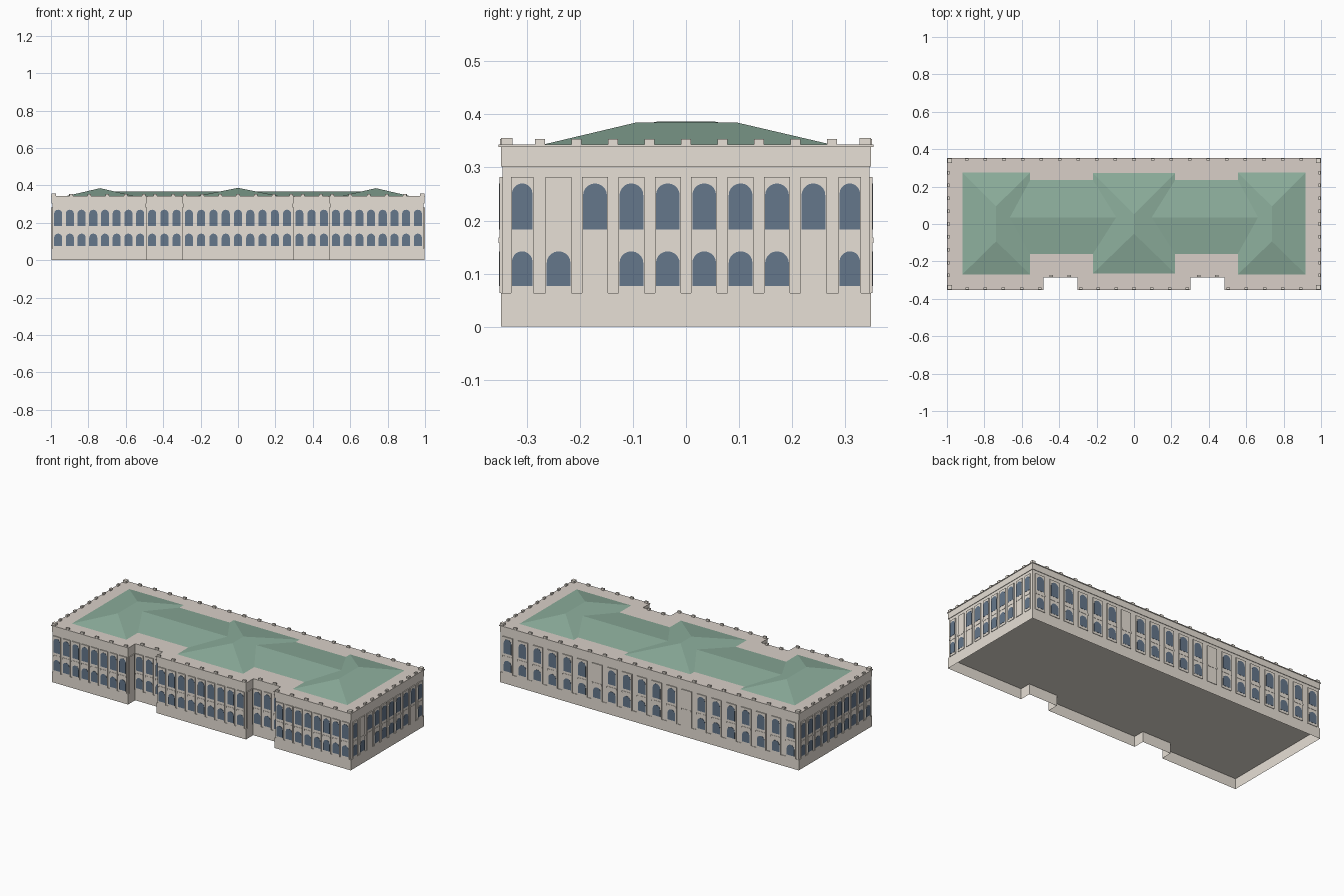
import bpy, bmesh, math
from mathutils import Vector

if "Cube" in bpy.data.objects:
    bpy.data.objects.remove(bpy.data.objects["Cube"])


def material(name, rgb):
    m = bpy.data.materials.new(name)
    m.diffuse_color = (*rgb, 1)
    m.use_nodes = True
    m.node_tree.nodes["Principled BSDF"].inputs["Base Color"].default_value = m.diffuse_color
    return m


STONE = material("cream stone", (0.80, 0.745, 0.67))
DECK = material("warm grey deck", (0.69, 0.625, 0.575))
GREEN = material("copper green", (0.265, 0.425, 0.335))
GLASS = material("blue grey glass", (0.13, 0.185, 0.26))

X, Y = 0.993, 0.346                # wall planes
NA, NB, NY = 0.295, 0.492, -0.278  # front notch: inner x, outer x, depth y


def finish(bm, name, *mats):
    bmesh.ops.recalc_face_normals(bm, faces=bm.faces)
    me = bpy.data.meshes.new(name)
    bm.to_mesh(me)
    bm.free()
    for m in mats:
        me.materials.append(m)
    ob = bpy.data.objects.new(name, me)
    bpy.context.collection.objects.link(ob)
    return ob


def prism(bm, pts, direction):
    """Extrude a closed outline along a direction."""
    face = bm.faces.new([bm.verts.new(p) for p in pts])
    r = bmesh.ops.extrude_face_region(bm, geom=[face])
    bmesh.ops.translate(bm, vec=direction,
                        verts=[v for v in r["geom"] if isinstance(v, bmesh.types.BMVert)])


def footprint(o):
    """Building outline pushed outward by o."""
    right = [(NA + o, -Y - o), (NA + o, NY - o), (NB - o, NY - o),
             (NB - o, -Y - o), (X + o, -Y - o), (X + o, Y + o)]
    return right + [(-x, y) for x, y in reversed(right)]


def layer(name, o, z0, z1, top=STONE, hollow=False):
    bm = bmesh.new()
    prism(bm, [(x, y, z0) for x, y in footprint(o)], Vector((0, 0, z1 - z0)))
    if hollow:                     # open underneath, ceiling at z1
        bmesh.ops.delete(bm, geom=[f for f in bm.faces
                                   if all(v.co.z < z0 + 1e-5 for v in f.verts)],
                         context='FACES_ONLY')
    ob = finish(bm, name, STONE, top)
    for p in ob.data.polygons:
        p.material_index = int(p.normal.z > 0.9 and top != STONE)


# Stacked wall courses
layer("base_plinth", 0.003, 0, 0.063, hollow=True)
layer("wall_body", 0, 0.063, 0.302)
layer("frieze", 0.003, 0.302, 0.339)
layer("cornice", 0.007, 0.339, 0.343, DECK)

panels, windows, bands = bmesh.new(), bmesh.new(), bmesh.new()


def on_wall(pts, origin, along, normal, depth):
    return [origin + along * u + normal * depth + Vector((0, 0, z)) for u, z in pts]


def rect(w, z0, z1):
    return [(-w / 2, z0), (w / 2, z0), (w / 2, z1), (-w / 2, z1)]


def arch(w, z0, z1):
    r = w / 2
    return [(-r, z0), (r, z0)] + [
        (r * math.cos(math.pi * i / 10), z1 - r + r * math.sin(math.pi * i / 10))
        for i in range(11)]


def facade(start, end, count, panel_w, window_w, blank=(), end_scale=1):
    """Row of panelled bays, each with a lower and an upper arched window."""
    a, b = Vector((*start, 0)), Vector((*end, 0))
    along = (b - a).normalized()
    n = along.cross(Vector((0, 0, 1)))
    for i in range(count):
        k = end_scale if i in (0, count - 1) else 1
        c = a.lerp(b, (i + 0.5) / count)
        prism(panels, on_wall(rect(panel_w * k, 0.063, 0.282), c, along, n, -0.001), n * 0.0065)
        prism(bands, on_wall(rect(panel_w * k, 0.158, 0.168), c, along, n, 0.003), n * 0.004)
        for floor, (z0, z1) in enumerate([(0.077, 0.142), (0.183, 0.27)]):
            if (i, floor) not in blank:
                prism(windows, on_wall(arch(window_w * k, z0, z1), c, along, n, 0.003),
                      n * 0.0035)


# Front: wings, notches and centre; then the sides and the back
for s in (-1, 1):
    facade(*sorted([(s * X, -Y), (s * NB, -Y)]), 8, 0.05, 0.043)
    facade(*sorted([(s * NA, NY), (s * NB, NY)]), 3, 0.05, 0.043)
facade((-NA, -Y), (NA, -Y), 9, 0.05, 0.043)
facade((X, -0.343), (X, 0.343), 10, 0.049, 0.045, {(1, 1), (2, 0), (8, 0)}, 0.86)
facade((-X, 0.343), (-X, -0.343), 10, 0.049, 0.045, end_scale=0.86)
facade((X, Y), (-X, Y), 20, 0.066, 0.05, {(6, 1), (12, 0), (12, 1)})
# Plain panels on the short notch returns
for s in (-1, 1):
    for x, d in ((NA, 1), (NB, -1)):
        prism(panels, [(s * x, y, z) for y, z in
                       [(-0.338, 0.063), (-0.29, 0.063), (-0.29, 0.282), (-0.338, 0.282)]],
              Vector((s * d * 0.0055, 0, 0)))
finish(panels, "bay_panels", STONE)
finish(bands, "floor_bands", STONE)
finish(windows, "arched_windows", GLASS)

# Small parapet blocks along the roof edge
posts = bmesh.new()


def post(x, y, sx=0.019, sy=0.011, h=0.012):
    pts = [(x + i * sx / 2, y + j * sy / 2, 0.342)
           for i, j in [(-1, -1), (1, -1), (1, 1), (-1, 1)]]
    prism(posts, pts, Vector((0, 0, h)))


PX, PY = X - 0.001, Y - 0.001
for s in (-1, 1):
    for t in (-1, 1):
        post(s * (X - 0.008), t * (Y - 0.008), 0.022, 0.022, 0.014)
    for i in range(-4, 5):
        post(s * PX, i * 0.0688, 0.011, 0.019)
    for i in range(5):
        post(s * (NB + 0.012 + i * 0.097), -PY)
    for i in range(2):
        post(s * (0.345 + i * 0.097), NY + 0.001)
for i in range(1, 20):
    post(-X + i * X / 10, PY)
for i in range(7):
    post(-0.285 + i * 0.095, -PY)
finish(posts, "parapet_blocks", STONE)


def hip_roof(name, x, y0, y1, ridge, z1, z0=0.343):
    """Hipped roof over x[0]..x[1] by y0..y1 with a ridge between two points."""
    bm = bmesh.new()
    a, b, c, d = [bm.verts.new((*p, z0)) for p in
                  [(x[0], y0), (x[1], y0), (x[1], y1), (x[0], y1)]]
    p, q = [bm.verts.new((*r, z1)) for r in ridge]
    if ridge[0][1] == ridge[1][1]:      # ridge runs along x
        faces = [(a, b, q, p), (c, d, p, q), (b, c, q), (d, a, p)]
    else:                               # ridge runs along y
        faces = [(a, b, p), (b, c, q, p), (c, d, q), (d, a, p, q)]
    for f in faces + [(d, c, b, a)]:
        bm.faces.new(f)
    finish(bm, name, GREEN)


hip_roof("main_roof", (-0.72, 0.72), -0.16, 0.235, [(-0.72, 0.036), (0.72, 0.036)], 0.368)
hip_roof("centre_roof", (-0.22, 0.22), -0.265, 0.273, [(0, -0.052), (0, 0.052)], 0.387)
for side, s in (("left", -1), ("right", 1)):
    hip_roof(side + "_wing_roof", sorted((s * 0.555, s * 0.918)), -0.27, 0.275,
             [(s * 0.737, -0.093), (s * 0.737, 0.095)], 0.385)
